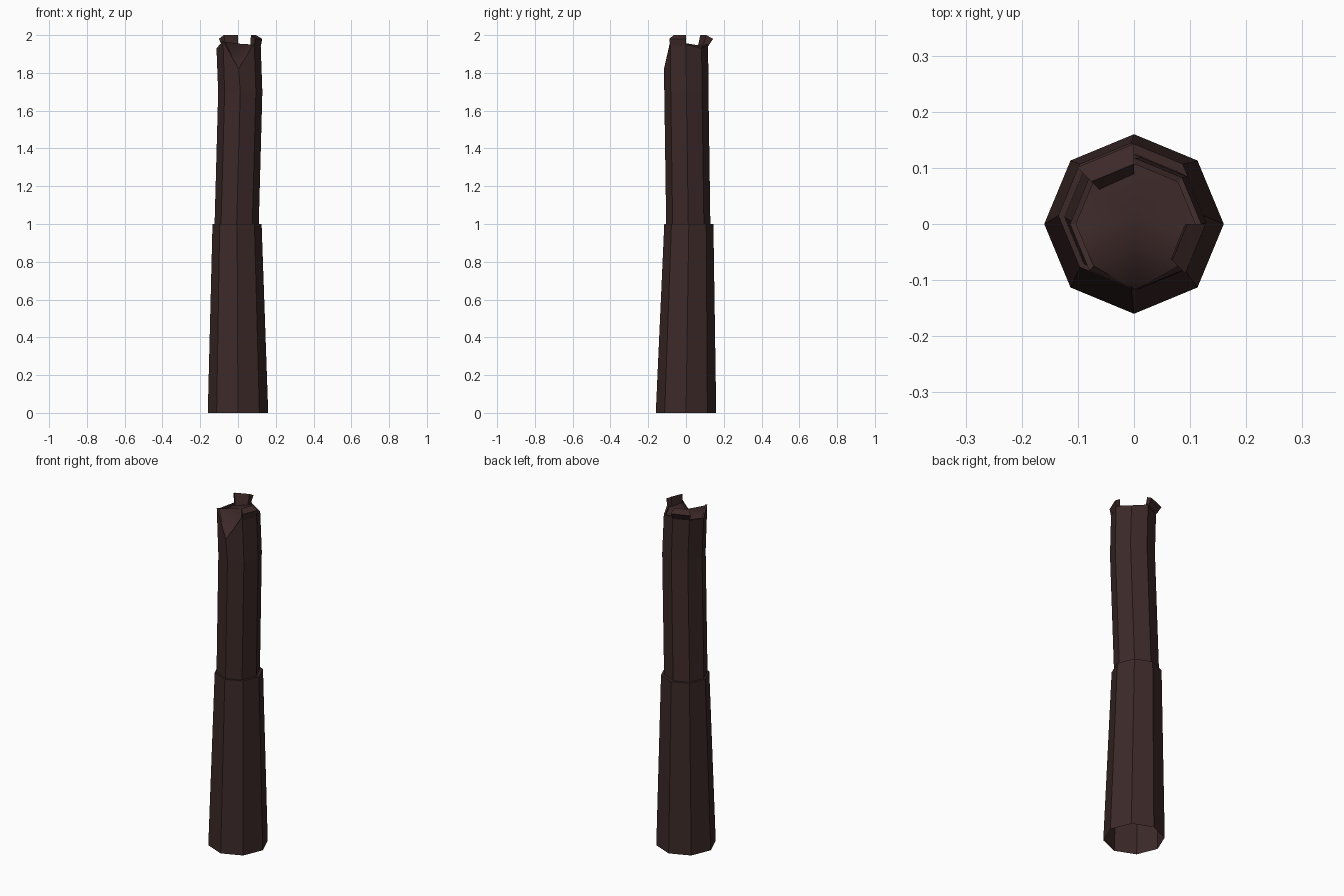
import bpy, bmesh
from math import cos, sin, radians

cube = bpy.data.objects.get("Cube")
if cube:
    bpy.data.objects.remove(cube)

SIDES = 8
bark = bpy.data.materials.new("dark_brown_bark")
bark.use_nodes = True
COLOR = (0.045, 0.022, 0.021, 1)
bark.diffuse_color = COLOR
bark.node_tree.nodes["Principled BSDF"].inputs["Base Color"].default_value = COLOR


def polar(r, deg, z, cx=0.0, cy=0.0):
    return (cx + r * cos(radians(deg)), cy + r * sin(radians(deg)), z)


def ring(r, z, cx, cy):
    """Octagon of points; z is one height or a height per corner."""
    heights = z if isinstance(z, list) else [z] * SIDES
    return [polar(r, i * 360 / SIDES, h, cx, cy) for i, h in enumerate(heights)]


def finish(bm, name, smooth=False):
    mesh = bpy.data.meshes.new(name)
    bmesh.ops.recalc_face_normals(bm, faces=bm.faces)
    for f in bm.faces:
        f.smooth = smooth
    bm.to_mesh(mesh)
    bm.free()
    mesh.materials.append(bark)
    obj = bpy.data.objects.new(name, mesh)
    bpy.context.collection.objects.link(obj)
    return obj


def loft(name, rings):
    """Open-ended tube through a list of rings."""
    bm = bmesh.new()
    loops = [[bm.verts.new(p) for p in pts] for pts in rings]
    for a, b in zip(loops, loops[1:]):
        n = len(a)
        for i in range(n):
            bm.faces.new((a[i], a[(i + 1) % n], b[(i + 1) % n], b[i]))
    return finish(bm, name)


def splinter(name, start, end, profile, cx, cy):
    """Wedge of broken wood: (radius, z) profile spanning two corners."""
    bm = bmesh.new()
    a, b = [[bm.verts.new(polar(r, deg, z, cx, cy)) for r, z in profile]
            for deg in (start, end)]
    n = len(profile)
    for i in range(n):
        bm.faces.new((a[i], a[(i + 1) % n], b[(i + 1) % n], b[i]))
    bm.faces.new(a)
    bm.faces.new(b)
    return finish(bm, name)


# Lower trunk: tapered, open underneath, with a small ledge on top
loft("lower_trunk", [ring(0.16, 0, 0, 0),
                     ring(0.13, 1.0, -0.005, 0.015),
                     ring(0.117, 1.0, -0.007, 0.012)])

# Upper trunk: slightly bent, with a jagged rim
rim = [1.95, 1.93, 1.95, 1.94, 1.93, 1.97, 1.82, 1.96]
floor = [1.94, 1.92, 1.94, 1.93, 1.92, 1.965, 1.82, 1.95]
TOP = (0.003, 0.0)
inner = ring(0.106, floor, *TOP)
inner[6] = polar(0.117, 270, 1.82, *TOP)
lip = ring(0.106, rim, *TOP)
lip[6] = inner[6]
loft("upper_trunk", [ring(0.117, 1.0, -0.007, 0.012),
                     ring(0.117, 1.7, 0.012, 0.002),
                     ring(0.117, rim, *TOP), lip, inner])

# Broken wood closing the top
bm = bmesh.new()
edge = [bm.verts.new(p) for p in inner]
centre = bm.verts.new((0, 0.01, 1.955))
for i in range(SIDES):
    bm.faces.new((edge[i], edge[(i + 1) % SIDES], centre))
finish(bm, "broken_top", smooth=True)

# Two upright splinters
splinter("back_splinter", 90, 135,
         [(0.117, 1.94), (0.143, 1.98), (0.107, 2.0), (0.086, 1.93)], 0.0, 0.0)
splinter("side_splinter", -45, 0,
         [(0.118, 1.94), (0.125, 1.98), (0.092, 2.0), (0.088, 1.93)], *TOP)
